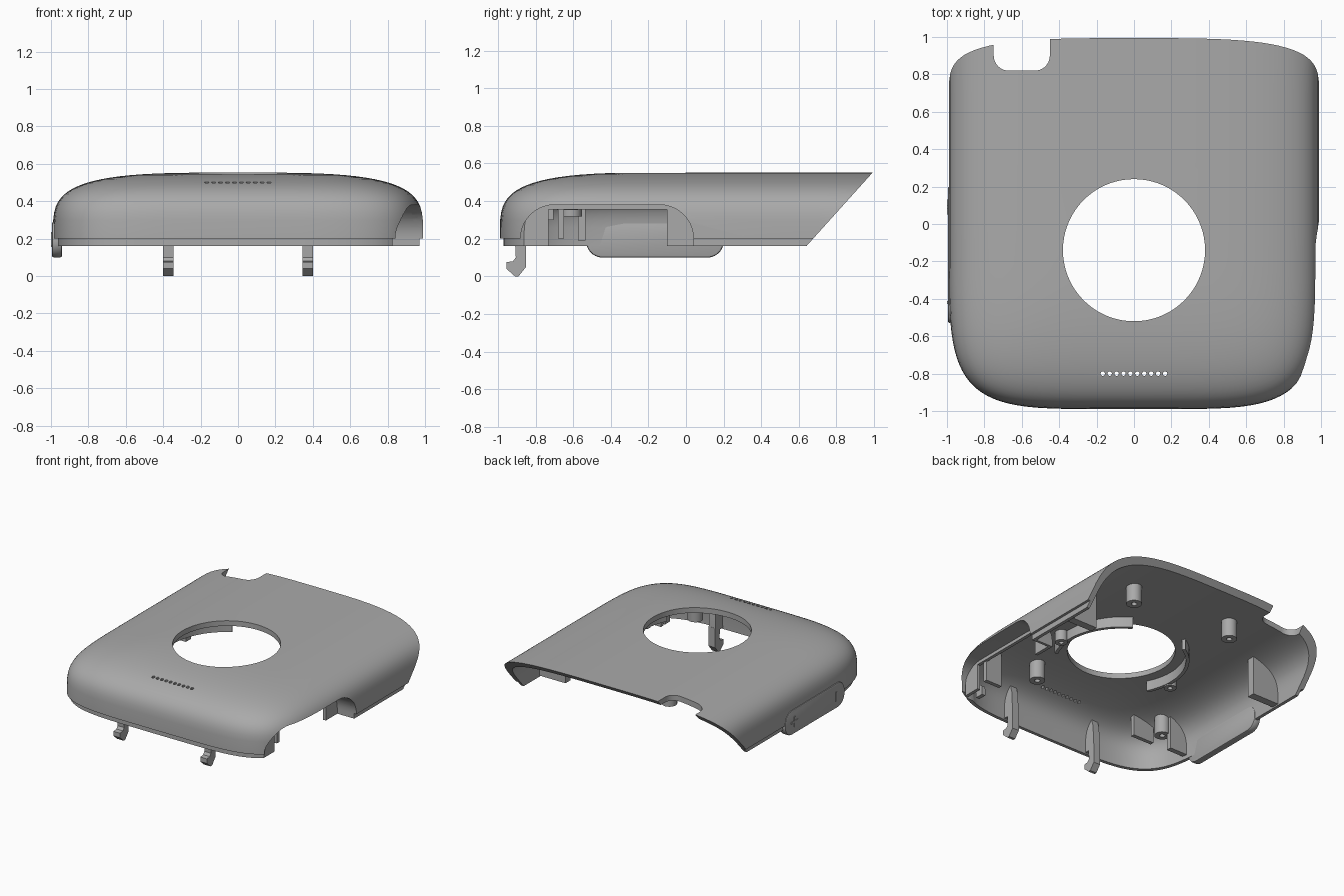
import bpy, bmesh
from math import sin, cos, pi, radians

if "Cube" in bpy.data.objects:
    bpy.data.objects.remove(bpy.data.objects["Cube"])

grey = bpy.data.materials.new("plain grey plastic")
grey.use_nodes = True
grey.diffuse_color = (0.4, 0.4, 0.4, 1)
grey.node_tree.nodes["Principled BSDF"].inputs["Base Color"].default_value = (0.4, 0.4, 0.4, 1)

HALF, BASE, TOP = 0.99, 0.2, 0.553


def finish(name, bm):
    bmesh.ops.recalc_face_normals(bm, faces=bm.faces)
    mesh = bpy.data.meshes.new(name)
    bm.to_mesh(mesh)
    bm.free()
    mesh.materials.append(grey)
    obj = bpy.data.objects.new(name, mesh)
    bpy.context.collection.objects.link(obj)
    return obj


def prism(name, pts, axis, lo, hi):
    """Extrude a flat outline along one axis."""
    place = {"x": lambda u, v, t: (t, u, v),
             "y": lambda u, v, t: (u, t, v),
             "z": lambda u, v, t: (u, v, t)}[axis]
    bm = bmesh.new()
    ends = [[bm.verts.new(place(u, v, t)) for u, v in pts] for t in (lo, hi)]
    bm.faces.new(ends[0])
    bm.faces.new(ends[1])
    for i in range(len(pts)):
        j = (i + 1) % len(pts)
        bm.faces.new((ends[0][i], ends[0][j], ends[1][j], ends[1][i]))
    return finish(name, bm)


def box(name, x, y, hx, hy, z0, z1):
    return prism(name, [(x - hx, y - hy), (x + hx, y - hy), (x + hx, y + hy), (x - hx, y + hy)],
                 "z", z0, z1)


def circle(x, y, r, n):
    return [(x + r * cos(2 * pi * i / n), y + r * sin(2 * pi * i / n)) for i in range(n)]


def arch(a, b, base, top, r, n=10):
    """Outline from base to top with two rounded corners; top may lie below base."""
    c = top - r if top > base else top + r
    k = r if top > base else -r
    left = [(a + r - r * cos(i * pi / 2 / n), c + k * sin(i * pi / 2 / n)) for i in range(n + 1)]
    right = [(a + b - u, v) for u, v in reversed(left)]
    return [(a, base)] + left + right + [(b, base)]


def boolean(obj, others, op="DIFFERENCE", keep=False):
    bpy.context.view_layer.objects.active = obj
    for other in others:
        mod = obj.modifiers.new("cut", "BOOLEAN")
        mod.operation, mod.object, mod.solver = op, other, "EXACT"
        bpy.ops.object.modifier_apply(modifier=mod.name)
    if not keep:
        for other in others:
            bpy.data.objects.remove(other)
    return obj


def body(name, profile):
    """Sweep a (scale, height) profile round a straight-sided plan with a rounded front."""
    n = 48
    front = []
    for i in range(n + 1):
        a = pi * i / n
        c, s = cos(a), max(sin(a), 0)
        front.append(((1 if c > 0 else -1) * abs(c) ** 0.4 * HALF, -s ** 0.4 * HALF))
    backs = (1.1, 0.7, 0.35)
    path = [(HALF, y) for y in backs] + front + [(-HALF, y) for y in reversed(backs)]
    bm = bmesh.new()
    rows = [[bm.verts.new((x * s, y * s if y < 0 else y, z)) for x, y in path] for s, z in profile]
    for p, q in zip(rows, rows[1:]):
        for i in range(len(path) - 1):
            bm.faces.new((p[i], p[i + 1], q[i + 1], q[i]))
    bmesh.ops.remove_doubles(bm, verts=bm.verts, dist=0.0001)
    bmesh.ops.dissolve_degenerate(bm, edges=bm.edges, dist=0.00001)
    bmesh.ops.edgeloop_fill(bm, edges=[e for e in bm.edges if e.is_boundary])
    return finish(name, bm)


def dome(scale, z0, z1, n=20):
    rows = []
    for i in range(n + 1):
        t = pi / 2 * i / n
        rows.append((scale * sin(t) ** 0.57, z0 + (z1 - z0) * max(cos(t), 0) ** 0.5))
    return rows


def height(x, y):
    d = (abs(x / HALF) ** 5 + (abs(y / HALF) ** 5 if y < 0 else 0)) ** 0.2
    return BASE + (TOP - BASE) * (1 - d ** 3.5) ** 0.25


def slant():
    return prism("slant_cutter", [(0.406, -0.1), (1.216, 0.8), (2, 0.8), (2, -0.1)], "x", -2, 2)


def port(grow=0.0, lo=0.7):
    return prism("port_cutter", arch(-0.88 - grow, 0.04 + grow, 0.05, 0.38 + grow, 0.18 + grow),
                 "x", lo, 1.3)


parts = []

# Thin shell with a stepped lower lip
shell = body("shell", dome(1, BASE, TOP) + [(0.98, BASE), (0.98, 0.16)]
             + list(reversed(dome(0.955, 0.16, 0.513))))
cutters = [slant(), port(),
           prism("lens_cutter", circle(0, -0.14, 0.38, 72), "z", 0.3, 0.8),
           prism("notch_cutter", arch(-0.75, -0.45, 1.4, 0.82, 0.08), "z", 0.3, 0.8)]
for i in range(10):
    cutters.append(prism("grille_cutter", circle(-0.167 + i * 0.037, -0.8, 0.012, 10), "z", 0.4, 0.8))
parts.append(boolean(shell, cutters))

# Helper volume that trims inner parts to the shell
inside = body("inside_volume", dome(0.98, 0.16, 0.535) + [(0, 0.16)])
inside.hide_render = True
boolean(inside, [slant()])


def trimmed(obj):
    parts.append(boolean(obj, [inside], "INTERSECT", keep=True))


# Recessed side port: tunnel wall and windowed inner plate
tunnel = port(0.02, 0.8)
tunnel.name = "port_tunnel"
trimmed(boolean(tunnel, [port(0, 0.75)]))
plate = prism("port_plate", arch(-0.88, 0.04, 0.16, 0.38, 0.18), "x", 0.8, 0.825)
window = prism("window_cutter", [(-0.73, 0), (-0.1, 0), (-0.1, 0.355), (-0.73, 0.355)], "x", 0.7, 0.9)
trimmed(boolean(plate, [window]))
parts.append(prism("port_tab", arch(-0.835, -0.77, 0.16, 0.245, 0.032), "x", 0.72, 0.75))

# Stiffening fins
for x, y, hx, hy, z in [(0.74, -0.665, 0.07, 0.015, 0.2), (-0.68, -0.72, 0.09, 0.015, 0.3),
                        (-0.875, -0.555, 0.09, 0.02, 0.19), (0.84, 0.42, 0.12, 0.03, 0.17),
                        (-0.84, 0.42, 0.12, 0.03, 0.17)]:
    trimmed(box("fin", x, y, hx, hy, z, 0.6))

# Snap hooks with ribs running up the front wall
hook = [(-0.91, 0.2), (-0.85, 0.2), (-0.85, 0.05), (-0.89, 0), (-0.91, 0),
        (-0.955, 0.04), (-0.955, 0.075), (-0.92, 0.08), (-0.905, 0.1)]
rib = [(-1, 0.17), (-0.85, 0.17), (-0.86, 0.35), (-0.9, 0.5), (-1, 0.5)]
for x in (-0.373, 0.373):
    parts.append(prism("snap_hook", hook, "x", x - 0.028, x + 0.028))
    trimmed(prism("hook_rib", rib, "x", x - 0.028, x + 0.028))

# Screw bosses
for x, y in [(0.52, 0.62), (-0.32, 0.66), (0.36, -0.63), (-0.77, -0.61)]:
    top = height(x, y) - 0.03
    boss = prism("screw_boss", circle(x, y, 0.055, 28), "z", top - 0.15, top)
    parts.append(boolean(boss, [prism("bore", circle(x, y, 0.02, 16), "z", top - 0.3, top - 0.04)]))

# Curved ribs and small bosses beside the round opening
for side in (-1, 1):
    angles = [radians(-60 + 87 * i / 20) for i in range(21)]
    pts = [(-side * -r * cos(a), -0.14 - r * sin(a)) for r, seq in
           ((0.48, angles), (0.455, angles[::-1])) for a in seq]
    parts.append(prism("curved_rib", pts, "z", 0.43, 0.53))
    x, y = side * 0.5, -0.2
    boss = prism("rib_boss", circle(x, y, 0.045, 24), "z", 0.42, 0.53)
    parts.append(boolean(boss, [prism("bore", circle(x, y, 0.018, 14), "z", 0.3, 0.48)]))

# Rocker button with raised plus and minus marks
low = arch(-0.53, 0.2, 0.195, 0.1, 0.085)
rocker = prism("rocker_button", arch(-0.53, 0.2, 0.195, 0.29, 0.085)[1:-1] + low[::-1][1:-1],
               "x", -0.995, -0.94)
bpy.context.view_layer.objects.active = rocker
bevel = rocker.modifiers.new("soft", "BEVEL")
bevel.width, bevel.segments, bevel.limit_method = 0.01, 2, "ANGLE"
bevel.angle_limit = radians(60)
bpy.ops.object.modifier_apply(modifier=bevel.name)
parts.append(rocker)
for y, hy, hz in [(0.09, 0.04, 0.008), (0.09, 0.008, 0.04), (-0.42, 0.008, 0.035)]:
    parts.append(box("rocker_mark", -0.9965, y, 0.0035, hy, 0.195 - hz, 0.195 + hz))

bpy.data.objects.remove(inside)

# Smooth curved surfaces, keep edges sharp
bpy.ops.object.select_all(action="DESELECT")
for obj in parts:
    obj.select_set(True)
bpy.context.view_layer.objects.active = shell
bpy.ops.object.shade_smooth_by_angle(angle=radians(30))
